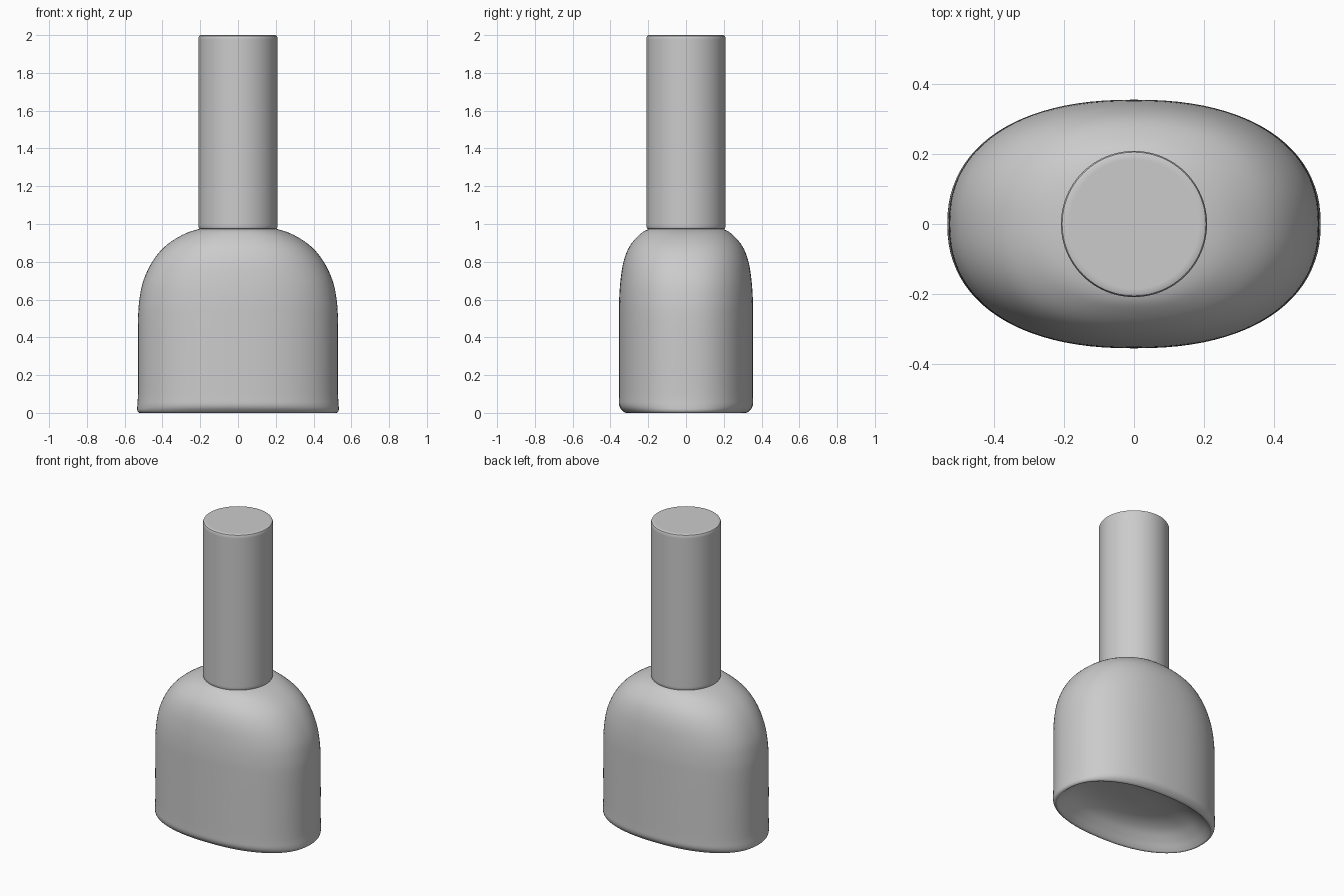
import bpy, bmesh, math
from mathutils import Vector

if "Cube" in bpy.data.objects:
    bpy.data.objects.remove(bpy.data.objects["Cube"])

SEG = 96


def smooth_rows(rows, steps=4):
    """Catmull-Rom interpolation through (z, half width, half depth) rows."""
    p = [Vector(r) for r in rows]
    p = [p[0]] + p + [p[-1]]
    out = []
    for i in range(1, len(p) - 2):
        a, b, c, d = p[i - 1:i + 3]
        for k in range(steps):
            t = k / steps
            out.append(0.5 * (2 * b + (c - a) * t + (2 * a - 5 * b + 4 * c - d) * t ** 2
                              + (3 * b - a - 3 * c + d) * t ** 3))
    out.append(p[-1])
    return out


def loft(name, rows, power):
    """Stack superellipse rings, closing both ends with a flat cap."""
    bm = bmesh.new()
    e = 2 / power
    rings = []
    for z, rx, ry in rows:
        ring = []
        for i in range(SEG):
            t = 2 * math.pi * i / SEG
            c, s = math.cos(t), math.sin(t)
            ring.append(bm.verts.new((rx * math.copysign(abs(c) ** e, c),
                                      ry * math.copysign(abs(s) ** e, s), z)))
        rings.append(ring)
    for r0, r1 in zip(rings, rings[1:]):
        for i in range(SEG):
            j = (i + 1) % SEG
            bm.faces.new((r0[i], r0[j], r1[j], r1[i]))
    bm.faces.new(rings[0])
    bm.faces.new(rings[-1])
    bmesh.ops.recalc_face_normals(bm, faces=bm.faces)
    me = bpy.data.meshes.new(name)
    bm.to_mesh(me)
    bm.free()
    ob = bpy.data.objects.new(name, me)
    bpy.context.collection.objects.link(ob)
    bpy.ops.object.select_all(action='DESELECT')
    ob.select_set(True)
    bpy.context.view_layer.objects.active = ob
    bpy.ops.object.shade_smooth_by_angle(angle=math.radians(40))
    return ob


# shallow hollow underside, from its ceiling down to the rim
hollow = [(0.14, 0.02, 0.013), (0.138, 0.15, 0.09), (0.125, 0.29, 0.17),
          (0.095, 0.39, 0.23), (0.05, 0.46, 0.272), (0.015, 0.50, 0.298)]
# rounded rim
rim = [(0.0, 0.52, 0.316), (0.012, 0.533, 0.337), (0.04, 0.533, 0.354)]
# outer wall and domed shoulder
shell = [(0.10, 0.53, 0.355), (0.30, 0.53, 0.355), (0.50, 0.529, 0.355),
         (0.60, 0.522, 0.354), (0.70, 0.501, 0.347), (0.80, 0.454, 0.331),
         (0.88, 0.388, 0.300), (0.94, 0.299, 0.250), (0.972, 0.212, 0.200),
         (0.985, 0.12, 0.11), (0.99, 0.02, 0.02)]
loft("bell_body", smooth_rows(hollow + rim + shell), 2.28)

# round neck with softened ends
R, B = 0.209, 0.012
half = [(0.0, 0.02), (0.0, R - 2 * B), (0.0, R - B), (B * 0.3, R - B * 0.3), (B, R), (2 * B, R)]
neck = [(0.972 + h, r, r) for h, r in half]
neck += [(2 - h, r, r) for h, r in reversed(half)]
loft("neck", neck, 2.0)
